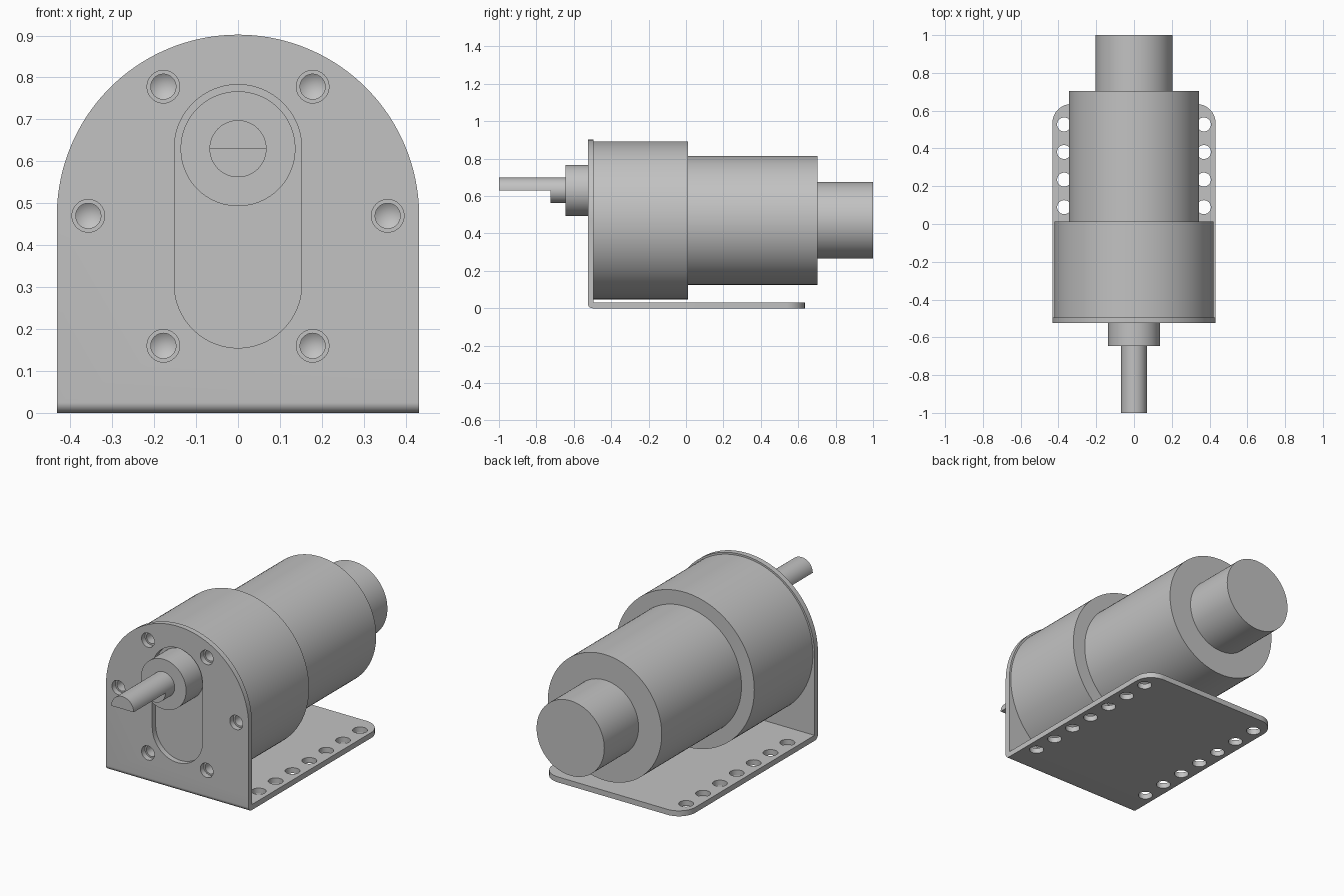
import bpy
import bmesh
from math import cos, sin, pi

cube = bpy.data.objects.get("Cube")
if cube:
    bpy.data.objects.remove(cube)

GREY = (0.54, 0.54, 0.54, 1)
metal = bpy.data.materials.new("grey metal")
metal.use_nodes = True
metal.diffuse_color = GREY
metal.node_tree.nodes["Principled BSDF"].inputs["Base Color"].default_value = GREY

# How a flat profile point (a, b) and a depth d map into space
PLANES = {
    "xz": lambda a, b, d: (a, d, b),
    "xy": lambda a, b, d: (a, b, d),
    "yz": lambda a, b, d: (d, a, b),
}


def arc(cx, cz, r, start=0.0, end=pi, steps=48):
    return [(cx + r * cos(start + (end - start) * i / steps),
             cz + r * sin(start + (end - start) * i / steps))
            for i in range(steps + 1)]


def circle(cx, cz, r, steps=96):
    return arc(cx, cz, r, 0, 2 * pi, steps)[:-1]


def add_prism(bm, points, plane, lo, hi, tip=None):
    """Extrude a profile; with a tip depth, the far end closes to a point."""
    place = PLANES[plane]
    near = [bm.verts.new(place(a, b, lo)) for a, b in points]
    far = [bm.verts.new(place(a, b, hi)) for a, b in points]
    n = len(points)
    bm.faces.new(near)
    for i in range(n):
        j = (i + 1) % n
        bm.faces.new((near[i], far[i], far[j], near[j]))
    if tip is None:
        bm.faces.new(far[::-1])
    else:
        ca = sum(p[0] for p in points) / n
        cb = sum(p[1] for p in points) / n
        apex = bm.verts.new(place(ca, cb, tip))
        for i in range(n):
            bm.faces.new((far[i], apex, far[(i + 1) % n]))


def make(name, *prisms):
    bm = bmesh.new()
    for args in prisms:
        add_prism(bm, *args)
    bmesh.ops.recalc_face_normals(bm, faces=bm.faces)
    mesh = bpy.data.meshes.new(name)
    bm.to_mesh(mesh)
    bm.free()
    mesh.materials.append(metal)
    obj = bpy.data.objects.new(name, mesh)
    bpy.context.collection.objects.link(obj)
    return obj


def activate(obj):
    bpy.ops.object.select_all(action="DESELECT")
    obj.select_set(True)
    bpy.context.view_layer.objects.active = obj


def combine(obj, cutter, operation):
    cutter.hide_render = True
    mod = obj.modifiers.new("shape", "BOOLEAN")
    mod.operation = operation
    mod.solver = "EXACT"
    mod.object = cutter
    activate(obj)
    bpy.ops.object.modifier_apply(modifier=mod.name)
    bpy.data.objects.remove(cutter)


# Main measures
W = 0.432                     # half width of the bracket
AXIS = 0.47                   # height of the motor axis
SHAFT = 0.63                  # height of the offset shaft
FRONT, FACE = -0.525, -0.495  # front plate faces
BACK = 0.635
THICK = 0.03
screws = [(s * x, z) for s in (-1, 1)
          for x, z in ((0.178, 0.778), (0.357, AXIS), (0.178, 0.16))]

# Bracket: bent sheet profile, trimmed to the arch and the rounded rear corners
bend = arc(FRONT + 0.025, 0.025, 0.025, pi, 1.5 * pi, 10)
sheet = [(FRONT, 0.95)] + bend + [(BACK, 0), (BACK, THICK), (FACE, THICK), (FACE, 0.95)]
bracket = make("mounting_bracket", (sheet, "yz", -0.5, 0.5))
arch = arc(0, AXIS, W, 0, pi, 96) + [(-W, -0.1), (W, -0.1)]
combine(bracket, make("arch_trim", (arch, "xz", -0.8, 0.8)), "INTERSECT")
R = 0.1
plan = (arc(W - R, BACK - R, R, 0, pi / 2, 16)
        + arc(R - W, BACK - R, R, pi / 2, pi, 16) + [(-W, -0.8), (W, -0.8)])
combine(bracket, make("corner_trim", (plan, "xy", -0.2, 1.2)), "INTERSECT")

# Bracket openings: slot, screw clearance holes and two rows of base holes
slot = arc(0, 0.631, 0.152) + arc(0, 0.307, 0.152, pi, 2 * pi)
cuts = [(slot, "xz", -0.6, -0.45)]
cuts += [(circle(x, z, 0.039, 32), "xz", -0.6, -0.45) for x, z in screws]
cuts += [(circle(s * 0.37, 0.527 - 0.146 * i, 0.037, 32), "xy", -0.1, 0.1)
         for s in (-1, 1) for i in range(7)]
combine(bracket, make("bracket_holes", *cuts), "DIFFERENCE")

# Gearbox with drilled screw holes
gearbox = make("gearbox", (circle(0, AXIS, 0.422, 128), "xz", FACE, 0.012))
drills = [(circle(x, z, 0.03, 32), "xz", -0.6, -0.42, -0.4) for x, z in screws]
combine(gearbox, make("drills", *drills), "DIFFERENCE")

# Motor, rear cap and front boss
motor = make("motor_body", (circle(0, AXIS, 0.345), "xz", 0, 0.703))
cap = make("rear_cap", (circle(0, AXIS, 0.205), "xz", 0.69, 1))
boss = make("shaft_boss", (circle(0, SHAFT, 0.137), "xz", -0.645, -0.48))

# Output shaft: round root and a half-round D end
root = make("shaft_root", (circle(0, SHAFT, 0.068, 64), "xz", -0.725, -0.63))
flat = make("shaft_flat_end", (arc(0, SHAFT, 0.068, 0, pi, 32), "xz", -1, -0.725))

for part in (bracket, gearbox, motor, cap, boss, root, flat):
    activate(part)
    bpy.ops.object.shade_smooth_by_angle()
